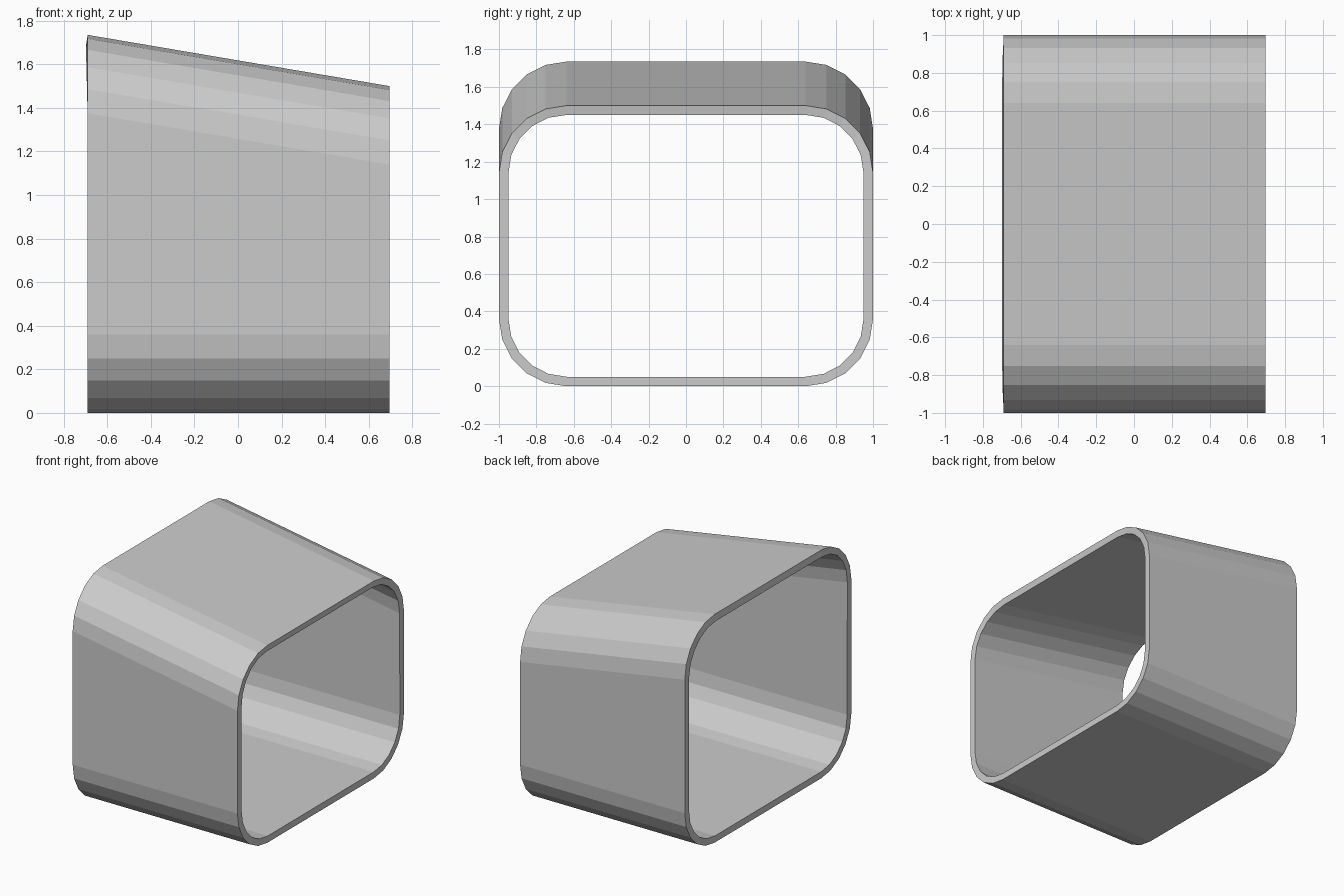
import bpy
import bmesh
from math import sin, cos, pi

if "Cube" in bpy.data.objects:
    bpy.data.objects.remove(bpy.data.objects["Cube"])

R, STEPS, HALF_W = 0.36, 5, 1.0


def ring(x, height):
    """Rounded rectangle in the YZ plane, anticlockwise seen from +x."""
    y, lo, hi = HALF_W - R, R, height - R
    pts = []
    for i, (cy, cz) in enumerate([(y, hi), (-y, hi), (-y, lo), (y, lo)]):
        for k in range(STEPS + 1):
            a = (i + k / STEPS) * pi / 2
            pts.append((x, cy + R * cos(a), cz + R * sin(a)))
    return pts


# Open sleeve: tall rounded end on the left, shorter one on the right
bm = bmesh.new()
left = [bm.verts.new(p) for p in ring(-0.69, 1.735)]
right = [bm.verts.new(p) for p in ring(0.695, 1.50)]
n = len(left)
for i in range(n):
    j = (i + 1) % n
    bm.faces.new((left[i], left[j], right[j], right[i]))
bm.normal_update()
mesh = bpy.data.meshes.new("tapered_sleeve")
bm.to_mesh(mesh)
bm.free()
sleeve = bpy.data.objects.new("tapered_sleeve", mesh)
bpy.context.collection.objects.link(sleeve)

# Wall thickness, grown inwards
wall = sleeve.modifiers.new("wall", 'SOLIDIFY')
wall.thickness = 0.05
wall.offset = -1
wall.use_even_offset = True
